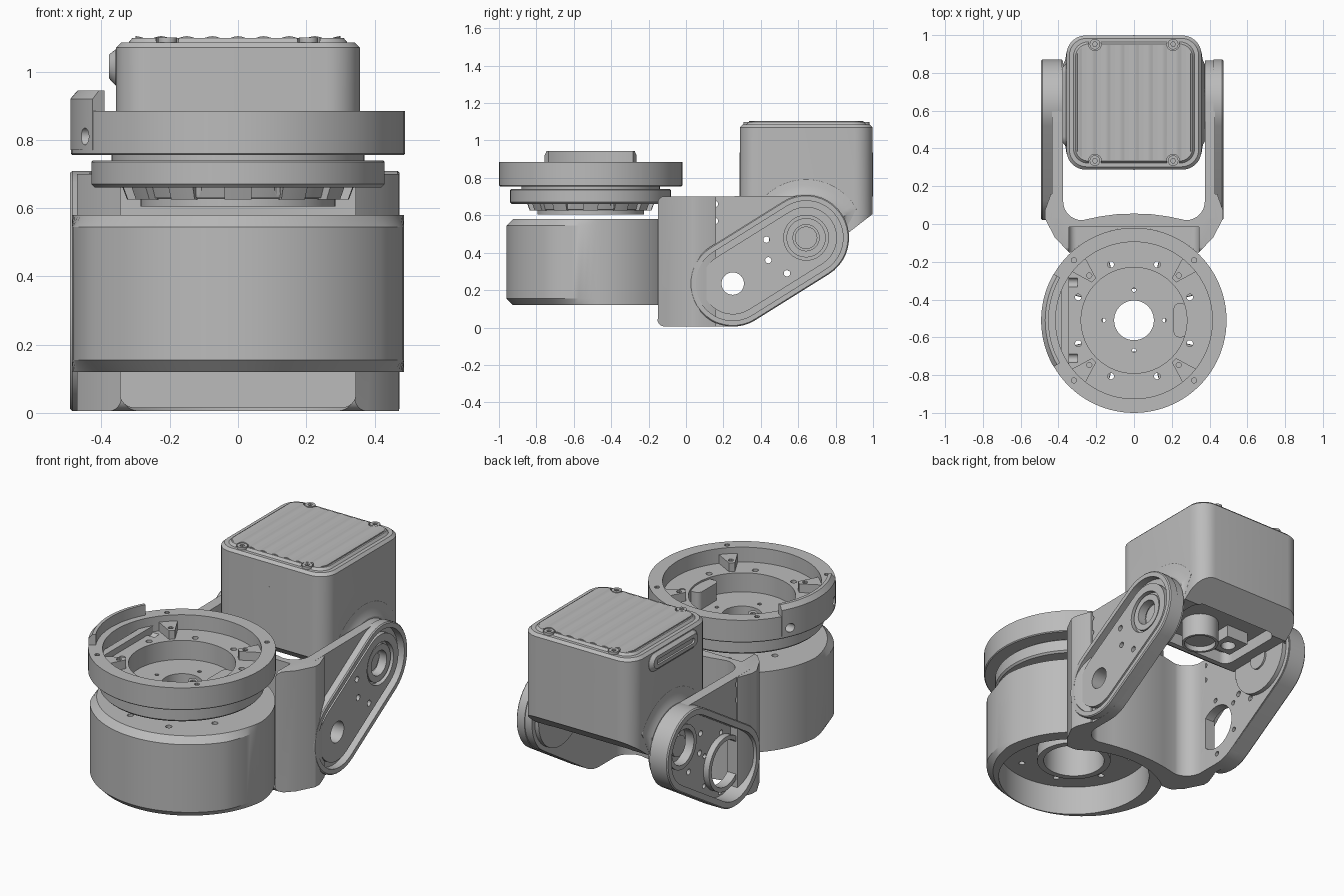
import bpy, bmesh, math
from math import sin, cos, pi, sqrt, radians

if "Cube" in bpy.data.objects:
    bpy.data.objects.remove(bpy.data.objects["Cube"], do_unlink=True)

grey = bpy.data.materials.new("machined grey")
grey.use_nodes = True
grey.diffuse_color = (0.5, 0.5, 0.5, 1)
grey.node_tree.nodes["Principled BSDF"].inputs["Base Color"].default_value = (0.5, 0.5, 0.5, 1)


def finish(name, bm):
    bmesh.ops.recalc_face_normals(bm, faces=bm.faces)
    mesh = bpy.data.meshes.new(name)
    bm.to_mesh(mesh)
    bm.free()
    mesh.materials.append(grey)
    obj = bpy.data.objects.new(name, mesh)
    bpy.context.collection.objects.link(obj)
    return obj


def place(p, h, axis):
    return {"x": (h, p[0], p[1]), "y": (p[0], h, p[1]), "z": (p[0], p[1], h)}[axis]


def stack(name, layers, axis="z"):
    """Solid through (height, outline) layers."""
    bm = bmesh.new()
    rings = [[bm.verts.new(place(p, h, axis)) for p in pts] for h, pts in layers]
    for a, b in zip(rings, rings[1:]):
        for i in range(len(a)):
            j = (i + 1) % len(a)
            bm.faces.new((a[i], a[j], b[j], b[i]))
    bm.faces.new(rings[0])
    bm.faces.new(rings[-1])
    return finish(name, bm)


def prism(name, pts, a, b, axis="z"):
    return stack(name, [(a, pts), (b, pts)], axis)


def arc(c, r, a0, a1, n=20):
    return [(c[0] + r * cos(radians(a0 + (a1 - a0) * i / n)),
             c[1] + r * sin(radians(a0 + (a1 - a0) * i / n))) for i in range(n + 1)]


def polar(c, r, a):
    return c[0] + r * cos(radians(a)), c[1] + r * sin(radians(a))


def cyl(name, c, r, a, b, axis="z", n=40):
    return prism(name, arc(c, r, 0, 360, n)[:-1], a, b, axis)


def rect(x0, x1, y0, y1, r=0.0):
    if not r:
        return [(x0, y0), (x1, y0), (x1, y1), (x0, y1)]
    return (arc((x1 - r, y0 + r), r, -90, 0, 8) + arc((x1 - r, y1 - r), r, 0, 90, 8)
            + arc((x0 + r, y1 - r), r, 90, 180, 8) + arc((x0 + r, y0 + r), r, 180, 270, 8))


def lathe(name, profile, c, n=80):
    """Ring solid from a closed (radius, height) profile."""
    bm = bmesh.new()
    rings = [[bm.verts.new((c[0] + r * cos(2 * pi * k / n), c[1] + r * sin(2 * pi * k / n), z))
              for r, z in profile] for k in range(n)]
    for k in range(n):
        a, b = rings[k], rings[(k + 1) % n]
        for i in range(len(profile)):
            j = (i + 1) % len(profile)
            bm.faces.new((a[i], a[j], b[j], b[i]))
    return finish(name, bm)


def cut(obj, *tools, op="DIFFERENCE"):
    bpy.context.view_layer.objects.active = obj
    for t in tools:
        m = obj.modifiers.new("cut", "BOOLEAN")
        m.operation, m.solver, m.object = op, "EXACT", t
        bpy.ops.object.modifier_apply(modifier=m.name)
        bpy.data.objects.remove(t, do_unlink=True)


HUB = (0, -0.51)                          # vertical axis of drum and rotor
LOW, HIGH = (0.25, 0.235), (0.642, 0.48)  # (y, z) of the two arm pivots
TILT = math.degrees(math.atan2(HIGH[1] - LOW[1], HIGH[0] - LOW[0]))


def capsule(r):
    return arc(LOW, r, TILT + 90, TILT + 270) + arc(HIGH, r, TILT - 90, TILT + 90)


# Drum: round body with a shallower chamfered front
def drum_outline(d):
    e, big, pts = 0.073, 0.523 - d, []
    for k in range(96):
        c, s = cos(2 * pi * k / 96), sin(2 * pi * k / 96)
        t = min(0.487, e * s + sqrt(big * big - e * e * c * c))
        pts.append((t * c, HUB[1] + t * s))
    return pts


drum = stack("drum_housing", [(0.12, drum_outline(0.035)), (0.155, drum_outline(0)),
                              (0.545, drum_outline(0)), (0.58, drum_outline(0.035))])
cut(drum, cyl("tool", HUB, 0.19, 0, 1), cyl("tool", HUB, 0.41, 0, 0.29, n=64))
for k in range(8):
    cut(drum, cyl("tool", polar(HUB, 0.32, 22.5 + 45 * k), 0.017, 0.1, 0.7, n=12))
lathe("drum_hub_sleeve", [(0.165, 0.22), (0.2, 0.22), (0.2, 0.57), (0.165, 0.57)], HUB)

# Rotor: stepped pulley with an open cup on top
rotor = lathe("rotor_cup", [(0.105, 0.605), (0.285, 0.605), (0.285, 0.628), (0.3, 0.63), (0.31, 0.66),
                            (0.42, 0.66), (0.43, 0.67), (0.43, 0.735), (0.425, 0.74), (0.37, 0.74),
                            (0.37, 0.755), (0.485, 0.755), (0.49, 0.76), (0.49, 0.885), (0.415, 0.885),
                            (0.415, 0.8), (0.28, 0.8), (0.28, 0.69), (0.105, 0.69)], HUB, 96)
for k in range(8):
    cut(rotor, cyl("tool", polar(HUB, 0.32, 22.5 + 45 * k), 0.017, 0.6, 1, n=12))
for k in range(4):
    cut(rotor, cyl("tool", polar(HUB, 0.16, 90 * k), 0.011, 0.6, 1, n=10),
        cyl("tool", polar(HUB, 0.45, 45 + 90 * k), 0.014, 0.84, 1, n=10))
    lug = prism("cup_lug", arc(HUB, 0.42, 38 + 90 * k, 52 + 90 * k, 6)
                + arc(HUB, 0.3, 48 + 90 * k, 42 + 90 * k, 4), 0.79, 0.85)
    cut(lug, cyl("tool", polar(HUB, 0.335, 45 + 90 * k), 0.014, 0.7, 0.9, n=10))
for k in range(12):
    a = 30 * k
    stack("rotor_lug", [(z, arc(HUB, r, a - 7, a + 7, 4) + arc(HUB, 0.28, a + 5, a - 5, 4))
                        for z, r in ((0.625, 0.325), (0.665, 0.34))])

# Tall wall segment with its ledge on the cup's right side
guard = stack("guard_wall", [(z, arc(HUB, r, 150, 210, 24) + arc(HUB, 0.452, 210, 150, 24))
                             for z, r in ((0.77, 0.4915), (0.92, 0.4915), (0.945, 0.47))])
for s in (-1, 1):
    for part in (guard, rotor):
        cut(part, cyl("tool", (HUB[1] + s * 0.2, 0.81), 0.025, -0.6, -0.3, "x", 16))
prism("guard_ledge", rect(-0.385, -0.345, -0.74, -0.28), 0.79, 0.835)
prism("cup_pad", rect(0.21, 0.28, -0.6, -0.42, 0.03), 0.68, 0.79)

# Bracket web: curved to hug the drum, filleted into the arms
half = [(0.34, -0.155), (0.42, -0.07), (0.472, 0.03), (0.472, 0.07), (0.44, 0.16), (0.375, 0.16)]
half += arc((0.275, 0.12), 0.1, 0, -90, 8) + [(0.18, 0.04), (0.09, 0.052)]
back = [(0, 0.055)] + [(-x, y) for x, y in reversed(half)]
web = prism("bracket_web", half + back + arc(HUB, 0.49, 133.5, 46.5, 24)[1:-1], 0, 0.7)
cut(web, prism("tool", rect(-0.153, 0.4, 0.005, 0.702, 0.04), -1, 1, "x"), op="INTERSECT")
cut(web, prism("tool", rect(-0.345, 0.345, 0.016, 0.9, 0.04), -0.3, -0.015, "y"))

# Arms: flat plates ending in two pivot rounds
plate = [(0.03, 0.7), (0.03, 0.005)] + arc(LOW, 0.23, -90, TILT - 90, 8) + arc(HIGH, 0.225, TILT - 90, 90, 24)
SMALL = [(0.155, 0.66), (0.155, 0.57), (0.43, 0.47), (0.44, 0.36), (0.54, 0.29)]


def drill(obj, low_r, high_r, side):
    a, b = sorted((side * 0.2, side * 0.7))
    cut(obj, cyl("tool", LOW, low_r, a, b, "x"), cyl("tool", HIGH, high_r, a, b, "x"))
    for p in SMALL:
        cut(obj, cyl("tool", p, 0.017, a, b, "x", 12))


# Left arm: raised rim, groove and inner panel
arm = prism("left_arm", plate, 0.375, 0.43, "x")
drill(arm, 0.06, 0.085, 1)
rim = stack("left_rim", [(0.42, capsule(0.23)), (0.467, capsule(0.23)), (0.473, capsule(0.224))], "x")
cut(rim, prism("tool", capsule(0.198), 0.3, 0.6, "x"))
panel = prism("left_panel", capsule(0.165), 0.42, 0.458, "x")
drill(panel, 0.06, 0.12, 1)
ring = cyl("left_pivot_ring", HIGH, 0.105, 0.4, 0.45, "x")
cut(ring, cyl("tool", HIGH, 0.07, 0.3, 0.6, "x"))

# Right arm: deep open pocket with bearing seats
arm = prism("right_arm", plate, -0.435, -0.375, "x")
cut(arm, prism("tool", capsule(0.192), -0.6, -0.395, "x"))
drill(arm, 0.13, 0.1, -1)
for k in range(6):
    cut(arm, cyl("tool", polar(LOW, 0.17, 60 * k + TILT), 0.014, -0.6, -0.3, "x", 12))
rim = stack("right_rim", [(-0.492, capsule(0.224)), (-0.485, capsule(0.23)), (-0.38, capsule(0.23))], "x")
cut(rim, prism("tool", capsule(0.192), -0.6, -0.3, "x"))
for c, r in ((LOW, 0.13), (HIGH, 0.1)):
    seat = cyl("right_bearing_seat", c, r + 0.025, -0.43, -0.38, "x")
    cut(seat, cyl("tool", c, r, -0.6, -0.3, "x"))

# Motor housing: rounded box with sloped underside and a pocket below
box = rect(-0.357, 0.357, 0.288, 0.998, 0.1)
motor = stack("motor_housing", [(0.4, box), (1.07, box),
                                (1.085, rect(-0.342, 0.342, 0.303, 0.983, 0.09))])
side_shape = [(0.2, 1.2), (1.1, 1.2), (1.1, 0.686), (0.86, 0.5), (0.42, 0.5), (0.2, 0.66)]
cut(motor, prism("tool", side_shape, -1, 1, "x"), op="INTERSECT")
cut(motor, prism("tool", rect(-0.28, 0.28, 0.45, 0.87, 0.05), 0.3, 0.57))
stub = cyl("motor_stub", (0.05, 0.62), 0.1, 0.44, 0.6)
cut(stub, cyl("tool", (0.05, 0.62), 0.085, 0.3, 0.47))
block = prism("connector_block", rect(-0.22, -0.08, 0.55, 0.7), 0.5, 0.6)
cut(block, cyl("tool", (-0.15, 0.62), 0.04, 0.4, 0.57, n=20))
for s in (-1, 1):
    pads = [(s * x, arc(HIGH, r, 30, 150, 24) + arc(HIGH, 0.2, 175, 365, 20))
            for x, r in ((0.35, 0.32), (0.3575, 0.31), (0.361, 0.28), (0.366, 0.255), (0.376, 0.235))]
    stack("pivot_pad", pads, "x")
    cyl("pivot_shaft", HIGH, 0.06, s * 0.34, s * 0.405, "x")

# Seams and side slot on the housing
for y in (0.2865, 0.9945):
    prism("housing_seam", rect(-0.002, 0.002, 0.7, 0.935), y, y + 0.005, "y")
slot = stack("side_slot", [(-0.34, rect(0.41, 0.85, 0.96, 1.065, 0.05)), (-0.359, rect(0.41, 0.85, 0.96, 1.065, 0.05)),
                           (-0.378, rect(0.43, 0.83, 0.98, 1.05, 0.034))], "x")
cut(slot, prism("tool", rect(0.46, 0.8, 1.0, 1.03, 0.014), -0.5, -0.367, "x"))

# Ribbed cap with corner screws
wave = [(-0.3 + 0.0075 * i, 1.1 + 0.004 * cos(2 * pi * i / 10)) for i in range(81)]
cap = stack("cap", [(1.08, rect(-0.325, 0.325, 0.318, 0.968, 0.08)),
                    (1.098, rect(-0.31, 0.31, 0.333, 0.953, 0.07))])
ribs = prism("cap_ribs", [(-0.305, 1.08)] + wave + [(0.305, 1.08)], 0.3, 1, "y")
cut(ribs, prism("tool", rect(-0.305, 0.305, 0.338, 0.948, 0.07), 1, 1.2), op="INTERSECT")
for x in (-0.207, 0.207):
    for y in (0.335, 0.952):
        for part in (cap, ribs):
            cut(part, cyl("tool", (x, y), 0.034, 1.08, 1.2, n=20))
        screw = cyl("cap_screw", (x, y), 0.028, 1.06, 1.1, n=20)
        cut(screw, cyl("tool", (x, y), 0.013, 1.09, 1.2, n=6))

# Smooth curved walls, sharp edges kept
for o in bpy.data.objects:
    if o.type == "MESH" and o.data.materials and o.data.materials[0] == grey:
        o.select_set(True)
        bpy.context.view_layer.objects.active = o
bpy.ops.object.shade_smooth_by_angle(angle=radians(25))
